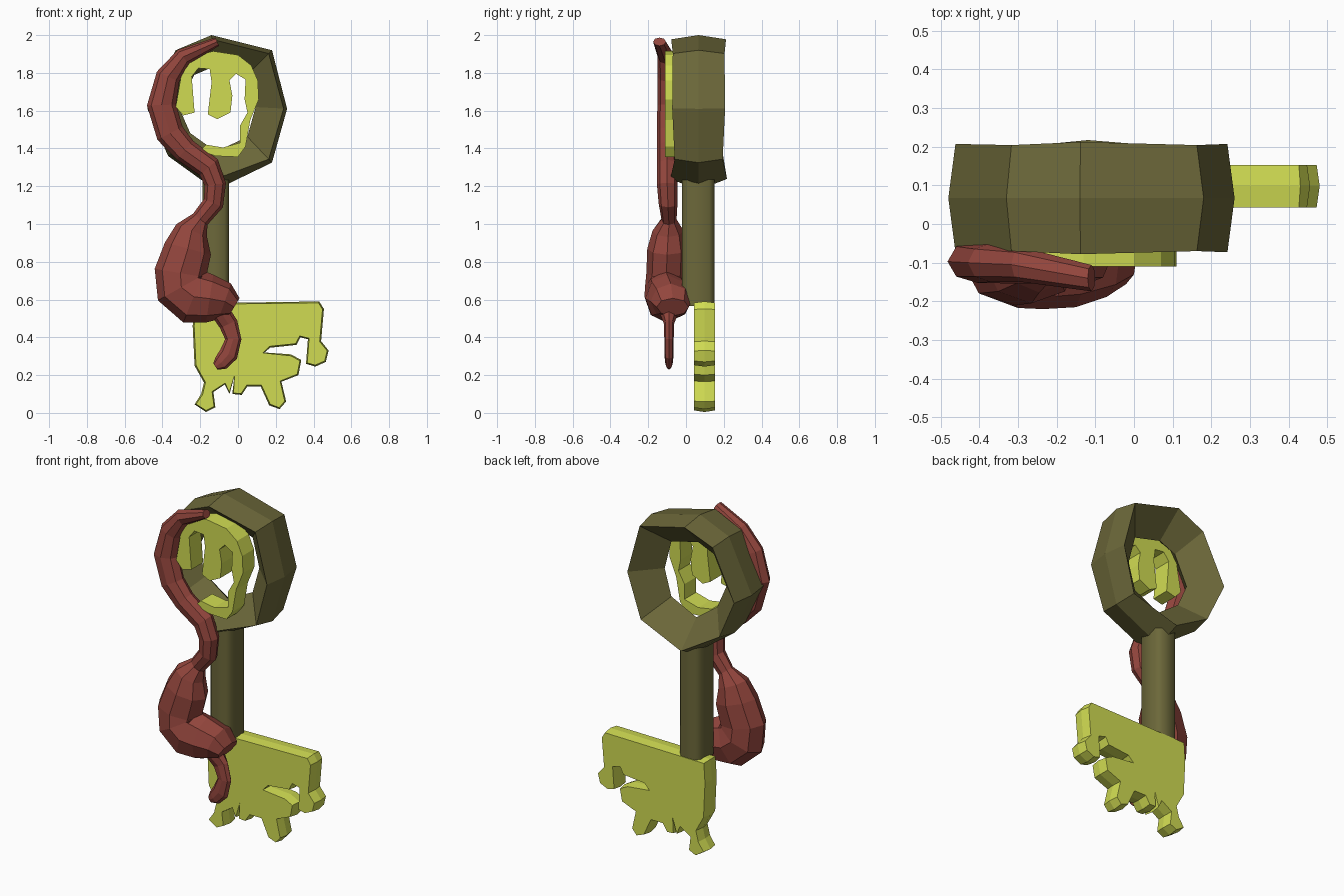
import bpy, bmesh, math
from mathutils import Vector


def material(name, rgb):
    m = bpy.data.materials.new(name)
    m.diffuse_color = (*rgb, 1)
    return m


OLIVE = material("dark olive", (0.15, 0.138, 0.042))
LIME = material("slime yellow", (0.63, 0.71, 0.085))
RED = material("brick red", (0.29, 0.06, 0.046))


def loft(name, loops, mat, closed=False):
    """Skin a series of equal-length vertex loops, capping open ends."""
    bm = bmesh.new()
    rows = [[bm.verts.new(p) for p in lp] for lp in loops]
    n, k = len(rows[0]), len(rows)
    for i in range(k if closed else k - 1):
        a, b = rows[i], rows[(i + 1) % k]
        for j in range(n):
            bm.faces.new((a[j], a[(j + 1) % n], b[(j + 1) % n], b[j]))
    if not closed:
        bm.faces.new(rows[0][::-1])
        bm.faces.new(rows[-1])
    bm.normal_update()
    big = [f for f in bm.faces if len(f.verts) > 12]
    bmesh.ops.triangulate(bm, faces=big, ngon_method='EAR_CLIP')
    bmesh.ops.recalc_face_normals(bm, faces=bm.faces)
    me = bpy.data.meshes.new(name)
    bm.to_mesh(me)
    bm.free()
    me.materials.append(mat)
    ob = bpy.data.objects.new(name, me)
    bpy.context.collection.objects.link(ob)
    return ob


def inset(pts, d):
    """Move a counter-clockwise outline inwards by d."""
    out = []
    for i, p in enumerate(pts):
        a, b, c = Vector(pts[i - 1]), Vector(p), Vector(pts[(i + 1) % len(pts)])
        t = ((b - a).normalized() + (c - b).normalized()).normalized()
        out.append((b.x - t.y * d, b.y + t.x * d))
    return out


def plate(name, pts, y0, y1, bulge):
    small = inset(pts, bulge)
    layers = [(small, y0), (pts, (y0 + y1) / 2), (small, y1)]
    return loft(name, [[(x, y, z) for x, z in o] for o, y in layers], LIME)


# bow: eight-sided ring with a kite cross-section; last values: half depth, rim scale
outer = [(-0.14, 2.0, 0.145, 0.94), (0.18, 1.92, 0.137, 0.94), (0.26, 1.61, 0.14, 0.95),
         (0.18, 1.325, 0.127, 0.94), (-0.12, 1.18, 0.15, 0.87),
         (-0.37, 1.36, 0.127, 0.94), (-0.48, 1.61, 0.14, 0.95), (-0.33, 1.92, 0.137, 0.94)]
cx, cz = -0.11, 1.63
loft("bow_ring", [[(cx + (x - cx) * s, 0.067 + d * t, cz + (z - cz) * s)
                   for s, t in ((rim, -1), (1, 0), (rim, 1), (0.55, 0))]
                  for x, z, d, rim in outer], OLIVE, closed=True)

# shaft: rounded eight-sided bar
quarter = [(0.07, 0.058), (0.046, 0.085)]
bar = quarter + [(-x, y) for x, y in quarter[::-1]]
bar += [(-x, -y) for x, y in bar]
shaft = loft("shaft", [[(-0.117 + x, 0.065 + y, z) for x, y in bar]
                       for z in (0.565, 1.29)], OLIVE)
for p in shaft.data.polygons:
    p.use_smooth = len(p.vertices) == 4

# dripping key bit
plate("key_bit", [
    (-0.23, 0.58), (-0.24, 0.46), (-0.23, 0.25), (-0.18, 0.16), (-0.195, 0.10),
    (-0.23, 0.045), (-0.17, 0.005), (-0.12, 0.03), (-0.13, 0.11), (-0.07, 0.15),
    (-0.045, 0.10), (-0.02, 0.19), (-0.03, 0.10), (0.02, 0.095), (0.05, 0.14),
    (0.12, 0.14), (0.165, 0.04), (0.22, 0.02), (0.255, 0.06), (0.23, 0.165),
    (0.32, 0.20), (0.335, 0.28), (0.28, 0.31), (0.14, 0.32), (0.17, 0.345),
    (0.31, 0.36), (0.33, 0.40), (0.37, 0.39), (0.36, 0.26), (0.41, 0.245),
    (0.465, 0.27), (0.48, 0.33), (0.44, 0.38), (0.455, 0.55), (0.43, 0.59)],
    0.043, 0.153, 0.008)

# dripping slime film across the bow
plate("bow_slime", [
    (-0.33, 1.62), (-0.29, 1.575), (-0.23, 1.59), (-0.245, 1.78), (-0.21, 1.825),
    (-0.15, 1.82), (-0.14, 1.75), (-0.16, 1.58), (-0.11, 1.555), (-0.04, 1.59),
    (-0.03, 1.68), (-0.045, 1.76), (-0.01, 1.795), (0.04, 1.765), (0.035, 1.66),
    (0.05, 1.59), (0.01, 1.52), (0.01, 1.43), (-0.08, 1.405), (-0.17, 1.42),
    (-0.20, 1.39), (-0.12, 1.36), (0.0, 1.355), (0.04, 1.41), (0.065, 1.55),
    (0.11, 1.66), (0.105, 1.76), (0.07, 1.84), (0.0, 1.895), (-0.13, 1.915),
    (-0.23, 1.89), (-0.30, 1.79)], -0.11, 0.0, 0.0)


def tentacle(name, stations, sides=8):
    """Flattened tube; stations are x, y, z, width radius, depth radius."""
    loops = []
    for i, (x, y, z, r, d) in enumerate(stations):
        a, b = stations[max(i - 1, 0)], stations[min(i + 1, len(stations) - 1)]
        t = Vector((b[0] - a[0], b[2] - a[2])).normalized()
        loops.append([(x - t.y * r * math.cos(q), y + d * math.sin(q),
                       z + t.x * r * math.cos(q))
                      for q in [math.tau * j / sides for j in range(sides)]])
    return loft(name, loops, RED)


# tentacle body, from the bow down to the swollen belly
tentacle("tentacle", [
    (-0.11, -0.14, 1.965, 0.024, 0.034), (-0.29, -0.105, 1.885, 0.047, 0.045),
    (-0.37, -0.10, 1.78, 0.065, 0.05), (-0.405, -0.097, 1.63, 0.077, 0.055),
    (-0.36, -0.10, 1.48, 0.075, 0.053), (-0.28, -0.102, 1.39, 0.066, 0.052),
    (-0.155, -0.10, 1.30, 0.064, 0.054), (-0.12, -0.10, 1.21, 0.057, 0.054),
    (-0.13, -0.095, 1.11, 0.055, 0.05), (-0.20, -0.09, 1.025, 0.048, 0.04),
    (-0.245, -0.095, 0.965, 0.088, 0.082), (-0.265, -0.10, 0.87, 0.126, 0.105),
    (-0.305, -0.105, 0.74, 0.138, 0.105), (-0.30, -0.105, 0.665, 0.142, 0.112),
    (-0.235, -0.105, 0.615, 0.147, 0.115), (-0.15, -0.10, 0.605, 0.128, 0.115),
    (-0.07, -0.08, 0.59, 0.10, 0.108), (-0.02, -0.07, 0.56, 0.055, 0.085)])

# curled tip of the tentacle
tentacle("tentacle_tip", [
    (-0.09, -0.09, 0.53, 0.05, 0.05), (-0.05, -0.09, 0.47, 0.05, 0.026),
    (-0.025, -0.09, 0.39, 0.043, 0.025), (-0.05, -0.09, 0.31, 0.05, 0.025),
    (-0.09, -0.09, 0.265, 0.042, 0.02), (-0.12, -0.09, 0.245, 0.02, 0.01)])
